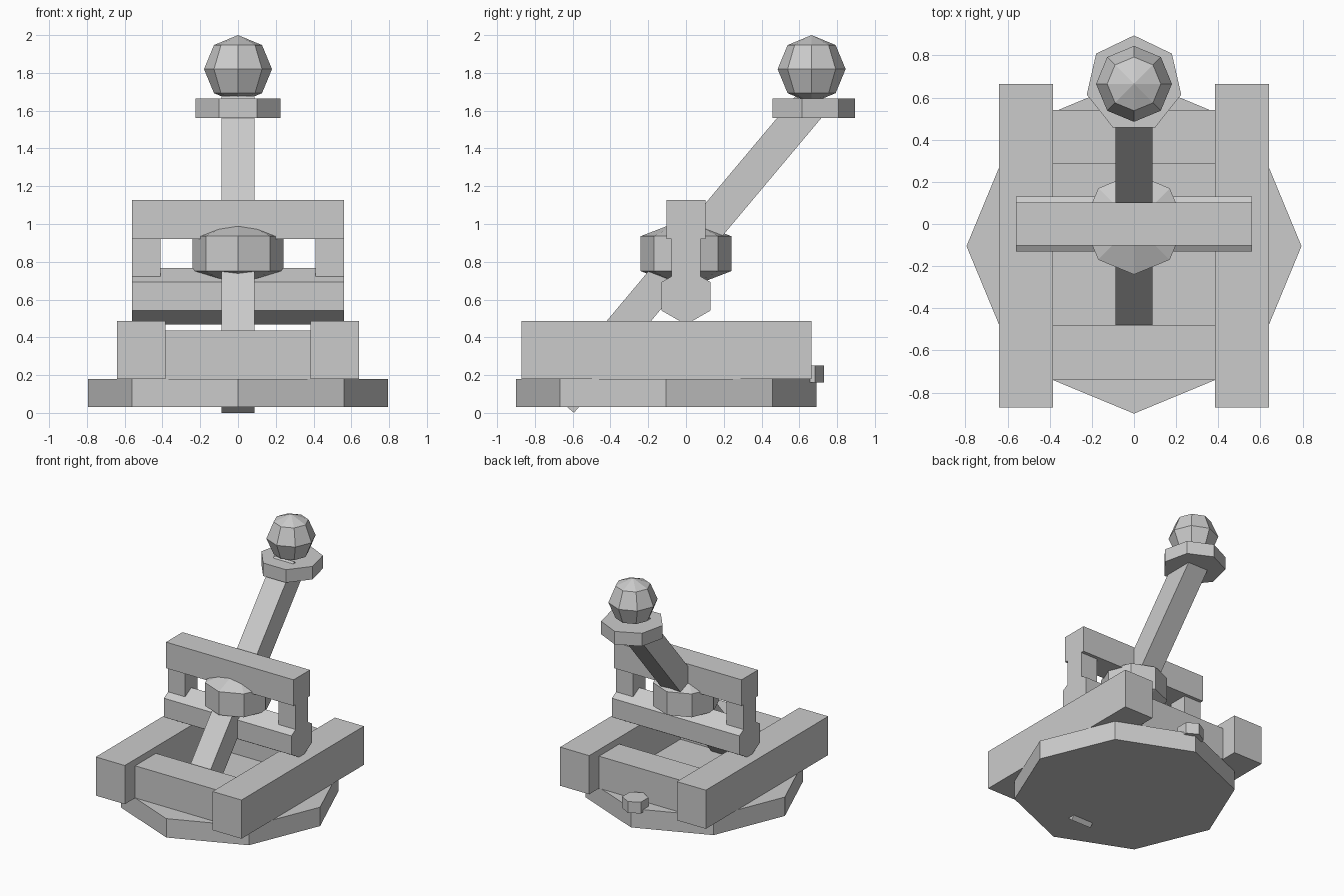
import bpy, math
from mathutils import Matrix, Vector

if "Cube" in bpy.data.objects:
    bpy.data.objects.remove(bpy.data.objects["Cube"])


def box(name, x, y, z):
    """Axis-aligned box from (min, max) ranges."""
    bpy.ops.mesh.primitive_cube_add(size=1)
    ob = bpy.context.object
    ob.name = name
    size = [r[1] - r[0] for r in (x, y, z)]
    mid = Vector([(r[0] + r[1]) / 2 for r in (x, y, z)])
    ob.data.transform(Matrix.Translation(mid) @ Matrix.Diagonal((*size, 1)))
    return ob


def prism(name, sides, radius, depth, center, rot=Matrix.Identity(4)):
    """Regular prism with one corner towards +y before rotation."""
    bpy.ops.mesh.primitive_cylinder_add(vertices=sides, radius=radius, depth=depth)
    ob = bpy.context.object
    ob.name = name
    ob.data.transform(Matrix.Translation(center) @ rot)
    return ob


def ball(name, rings, scale, center):
    """Eight-sided faceted ball."""
    bpy.ops.mesh.primitive_uv_sphere_add(segments=8, ring_count=rings, radius=1)
    ob = bpy.context.object
    ob.name = name
    ob.data.transform(Matrix.Translation(center) @ Matrix.Diagonal((*scale, 1)))
    return ob


# Octagonal base plate
prism("base_plate", 8, 0.795, 0.15, (0, -0.105, 0.105))

# Side rails and upright posts, left and right
for side, s in (("left", -1), ("right", 1)):
    box(side + "_rail", sorted((s * 0.385, s * 0.64)), (-0.87, 0.665), (0.18, 0.487))
    box(side + "_post", sorted((s * 0.41, s * 0.56)), (-0.077, 0.077), (0.62, 0.95))

# Cross beams joining the rails
box("front_cross_beam", (-0.4, 0.4), (-0.74, -0.48), (0.18, 0.435))
box("back_cross_beam", (-0.4, 0.4), (0.287, 0.54), (0.18, 0.435))

# Hexagonal axle and top beam of the frame
prism("axle_beam", 6, 0.15, 1.12, (0, 0, 0.617), Matrix.Rotation(math.pi / 2, 4, 'Y') @ Matrix.Rotation(math.pi / 6, 4, 'Z'))
box("top_beam", (-0.56, 0.56), (-0.103, 0.103), (0.92, 1.127))

# Faceted hub around the arm
ball("arm_hub", 3, (0.277, 0.277, 0.185), (0, 0, 0.843))

# Slanted throwing arm
arm_length = 2.04
arm = box("throwing_arm", (-0.088, 0.088), (0, arm_length), (-0.09, 0.09))
arm.data.transform(Matrix.Translation((0, -0.662, 0.058)) @ Matrix.Rotation(math.radians(50), 4, 'X'))

# Seven-sided cup plate with the projectile on it
prism("cup_plate", 7, 0.23, 0.103, (0, 0.665, 1.6125))
ball("projectile", 4, (0.18, 0.18, 0.18), (0, 0.665, 1.82))

# Small peg at the back of the base
prism("back_peg", 6, 0.095, 0.09, (0, 0.635, 0.205))
